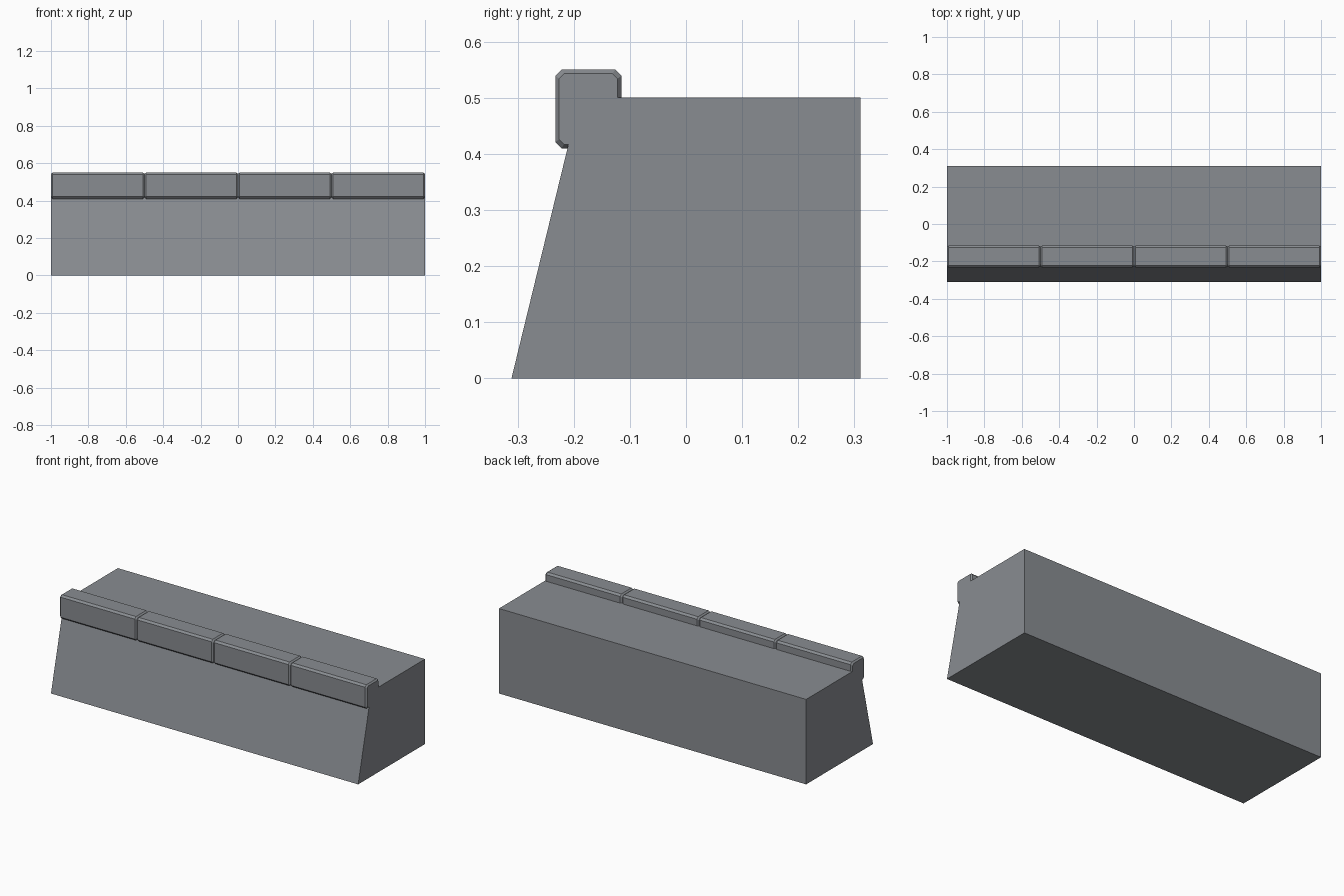
import bpy

if "Cube" in bpy.data.objects:
    bpy.data.objects.remove(bpy.data.objects["Cube"])

stone = bpy.data.materials.new("stone")
stone.diffuse_color = (0.25, 0.265, 0.285, 1)
stone.use_nodes = True
stone.node_tree.nodes["Principled BSDF"].inputs["Base Color"].default_value = stone.diffuse_color


def loft(name, rings):
    """Closed solid through rings of 3D points, with flat end caps."""
    n = len(rings[0])
    verts = [p for ring in rings for p in ring]
    faces = [list(range(n))[::-1], [len(verts) - n + i for i in range(n)]]
    for r in range(len(rings) - 1):
        for i in range(n):
            j = (i + 1) % n
            faces.append([r * n + i, r * n + j, (r + 1) * n + j, (r + 1) * n + i])
    mesh = bpy.data.meshes.new(name)
    mesh.from_pydata(verts, [], faces)
    mesh.materials.append(stone)
    mesh.update()
    obj = bpy.data.objects.new(name, mesh)
    bpy.context.collection.objects.link(obj)
    return obj


def at_x(x, profile):
    return [(x, y, z) for y, z in profile]


# Cap stone section: three chamfered corners, square where it sits in the wall
Y0, Y1, Z0, Z1 = -0.233, -0.115, 0.41, 0.55
EDGE = 0.007


def cap_profile(inset, c):
    y0, y1, z0, z1 = Y0 + inset, Y1 - inset, Z0 + inset, Z1 - inset
    return [(y0 + c, z0), (y1, z0), (y1, z1 - c), (y1 - c, z1),
            (y0 + c, z1), (y0, z1 - c), (y0, z0 + c)]


# Wall block with battered front, notched to receive the cap stones
seat_y, seat_z = Y1 - EDGE, Z0 + EDGE
front_y = -0.311 + 0.102 * seat_z / 0.419
wall = [(-0.311, 0), (0.311, 0), (0.311, 0.5), (seat_y, 0.5),
        (seat_y, seat_z), (front_y, seat_z)]
loft("wall_block", [at_x(-1, wall), at_x(1, wall)])

# Row of four cap stones with bevelled ends
outer, inner = cap_profile(0, 0.011), cap_profile(EDGE, 0.009)
for k in range(4):
    a, b = -1 + 0.5 * k, -0.5 + 0.5 * k
    loft(f"cap_stone_{k + 1}", [at_x(a, inner), at_x(a + 0.009, outer),
                                at_x(b - 0.009, outer), at_x(b, inner)])
